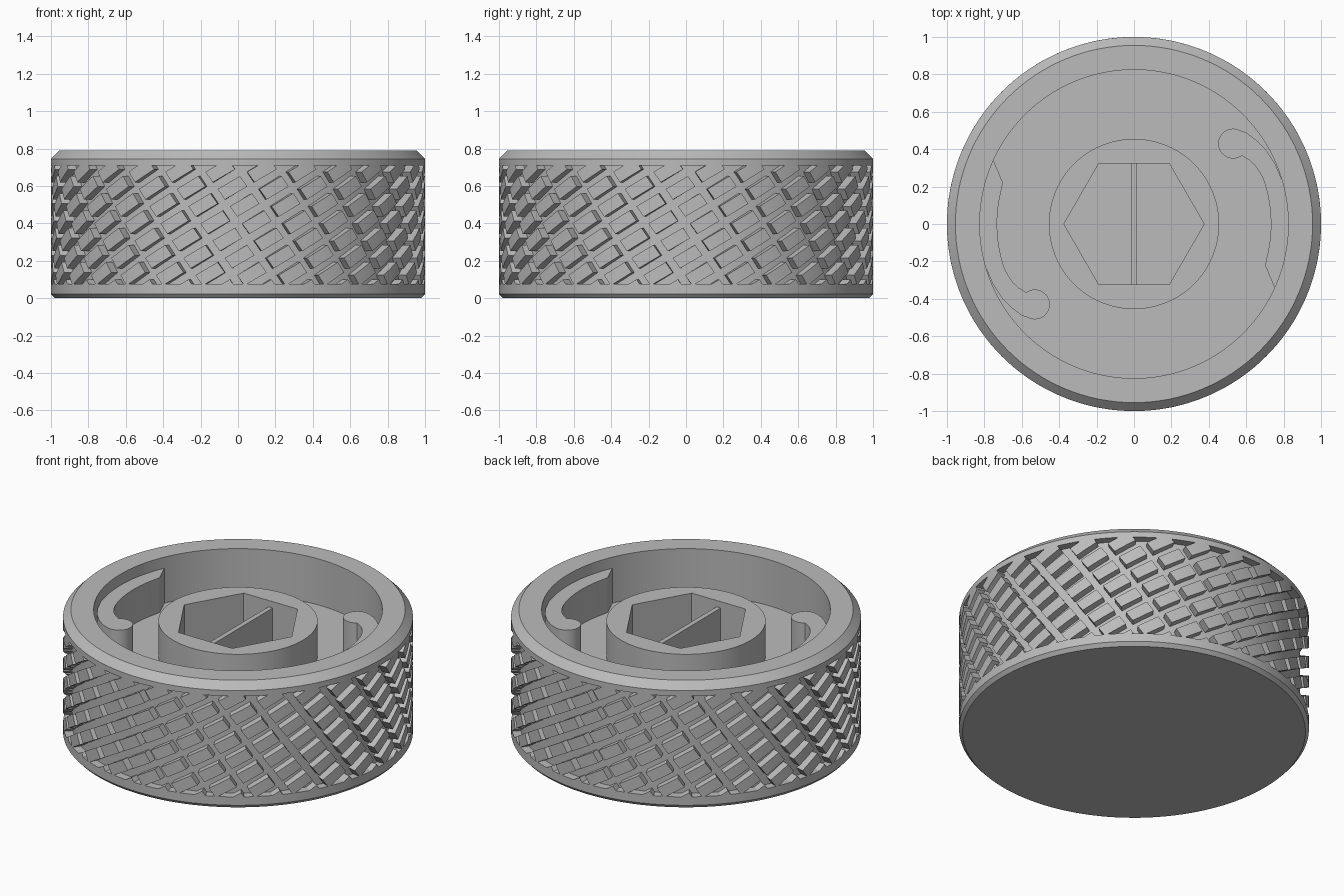
import bpy, bmesh, math
from mathutils import Vector

old = bpy.data.objects.get("Cube")
if old:
    bpy.data.objects.remove(old, do_unlink=True)

grey = bpy.data.materials.new("mid grey")
grey.use_nodes = True
colour = (0.5, 0.5, 0.5, 1)
grey.diffuse_color = colour
grey.node_tree.nodes["Principled BSDF"].inputs["Base Color"].default_value = colour

SEGMENTS = 128
RIM_INNER, FLOOR_Z, INNER_TOP = 0.825, 0.5, 0.72
SOCKET_FLOOR, HUB_R = 0.35, 0.455
BAND_LOW, BAND_HIGH, GROOVE_R = 0.075, 0.71, 0.95


def add_object(name, mesh, smooth=True):
    obj = bpy.data.objects.new(name, mesh)
    bpy.context.collection.objects.link(obj)
    mesh.materials.clear()
    mesh.materials.append(grey)
    bpy.ops.object.select_all(action="DESELECT")
    obj.select_set(True)
    bpy.context.view_layer.objects.active = obj
    if smooth:
        bpy.ops.object.shade_smooth_by_angle(angle=math.radians(25))
    return obj


def mesh_from(bm, name):
    mesh = bpy.data.meshes.new(name)
    bmesh.ops.recalc_face_normals(bm, faces=bm.faces)
    bm.to_mesh(mesh)
    bm.free()
    return mesh


def lathe(name, profile):
    bm = bmesh.new()
    verts = [bm.verts.new((r, 0, z)) for r, z in profile]
    edges = [bm.edges.new(pair) for pair in zip(verts, verts[1:])]
    bmesh.ops.spin(bm, geom=verts + edges, cent=(0, 0, 0), axis=(0, 0, 1),
                   angle=math.tau, steps=SEGMENTS, use_duplicate=False)
    bmesh.ops.remove_doubles(bm, verts=bm.verts, dist=1e-4)
    return add_object(name, mesh_from(bm, name))


def prism(name, outlines, z0, z1):
    """Extrude closed flat outlines; an inner outline becomes a hole."""
    curve = bpy.data.curves.new(name, "CURVE")
    curve.dimensions = "2D"
    curve.fill_mode = "BOTH"
    curve.extrude = (z1 - z0) / 2
    for outline in outlines:
        spline = curve.splines.new("POLY")
        spline.points.add(len(outline) - 1)
        for point, (x, y) in zip(spline.points, outline):
            point.co = (x, y, 0, 1)
        spline.use_cyclic_u = True
    temp = bpy.data.objects.new(name + "_outline", curve)
    bm = bmesh.new()
    mesh = bpy.data.meshes.new_from_object(temp)
    bm.from_mesh(mesh)
    bpy.data.objects.remove(temp)
    bmesh.ops.remove_doubles(bm, verts=bm.verts, dist=1e-5)
    bmesh.ops.translate(bm, verts=bm.verts, vec=(0, 0, (z0 + z1) / 2))
    return add_object(name, mesh_from(bm, name))


def polar(r, degrees):
    a = math.radians(degrees)
    return (r * math.cos(a), r * math.sin(a))


def ring(r, count):
    return [polar(r, 360 * i / count) for i in range(count)]


# Round body: chamfered rims, recessed grip band, hollow top
lathe("body", [
    (0, 0), (0.98, 0), (1, 0.022), (1, BAND_LOW), (GROOVE_R, BAND_LOW),
    (GROOVE_R, BAND_HIGH), (1, BAND_HIGH), (1, 0.745), (0.955, 0.79),
    (RIM_INNER, 0.79), (RIM_INNER, FLOOR_Z), (HUB_R - 0.02, FLOOR_Z),
    (HUB_R - 0.02, SOCKET_FLOOR), (0, SOCKET_FLOOR)])

# Central hub with hexagonal socket
prism("hub", [ring(HUB_R, 96), ring(0.375, 6)], SOCKET_FLOOR, INNER_TOP)

# Thin blade across the socket
prism("socket_blade", [[(-0.015, -0.325), (0.015, -0.325), (0.015, 0.325), (-0.015, 0.325)]],
      SOCKET_FLOOR - 0.01, 0.68)

# Two curved spring arms with rounded tips, half a turn apart
inner = [polar(0.835, 155), polar(0.735, 162.5)]
inner += [polar(0.732, a) for a in range(166, 200, 3)]
inner += [polar(0.727, 202), polar(0.718, 206), polar(0.704, 209), polar(0.685, 212)]
tip = Vector((-0.53, -0.43))
bulb = [tuple(tip + Vector(polar(0.08, a))) for a in range(125, -110, -12)]
outer = [polar(0.775, 219), polar(0.795, 214), polar(0.81, 209), polar(0.82, 203),
         polar(0.828, 195)]
outer += [polar(0.84, a) for a in range(190, 156, -4)]
arm = inner + bulb + outer
for side, sign in (("right", 1), ("left", -1)):
    prism(side + "_spring_arm", [[(sign * x, sign * y) for x, y in arm]],
          FLOOR_Z - 0.01, INNER_TOP)

# Knurled grip: skewed pads laid out flat, trimmed to the band, then wrapped
COUNT, SLOPE_A, SLOPE_B, GROOVE = 28, 0.58, 1.4, 0.045
step = math.tau / COUNT
rise = step * SLOPE_A * SLOPE_B / (SLOPE_A + SLOPE_B)
side_a = Vector((rise / SLOPE_A, 0, rise))
side_b = Vector((-rise / SLOPE_B, 0, rise))
half_a = side_a * (1 - GROOVE / side_a.length) / 2
half_b = side_b * (1 - GROOVE / side_b.length) / 2
start = Vector((-0.03, 0, 0.59))

bm = bmesh.new()
for row in range(-6, 3):
    for column in range(COUNT):
        centre = start + side_b * row + Vector((column * step, 0, 0))
        bm.faces.new([bm.verts.new(centre + half_a * i + half_b * j)
                      for i, j in ((-1, -1), (1, -1), (1, 1), (-1, 1))])


def slice_sheet(point, normal, trim):
    bmesh.ops.bisect_plane(bm, geom=bm.verts[:] + bm.edges[:] + bm.faces[:],
                           plane_co=point, plane_no=normal, clear_outer=trim)


slice_sheet((0, 0, BAND_HIGH), (0, 0, 1), True)
slice_sheet((0, 0, BAND_LOW), (0, 0, -1), True)
for i in range(-16, 144):
    slice_sheet((i * math.tau / SEGMENTS, 0, 0), (1, 0, 0), False)
raised = bmesh.ops.extrude_face_region(bm, geom=bm.faces[:])["geom"]
for v in raised:
    if isinstance(v, bmesh.types.BMVert):
        v.co.y = 1
for v in bm.verts:
    radius = 1 if v.co.y > 0.5 else GROOVE_R - 0.01
    angle = v.co.x - math.pi / 2
    v.co = (radius * math.cos(angle), radius * math.sin(angle), v.co.z)
add_object("grip_pads", mesh_from(bm, "grip_pads"))
